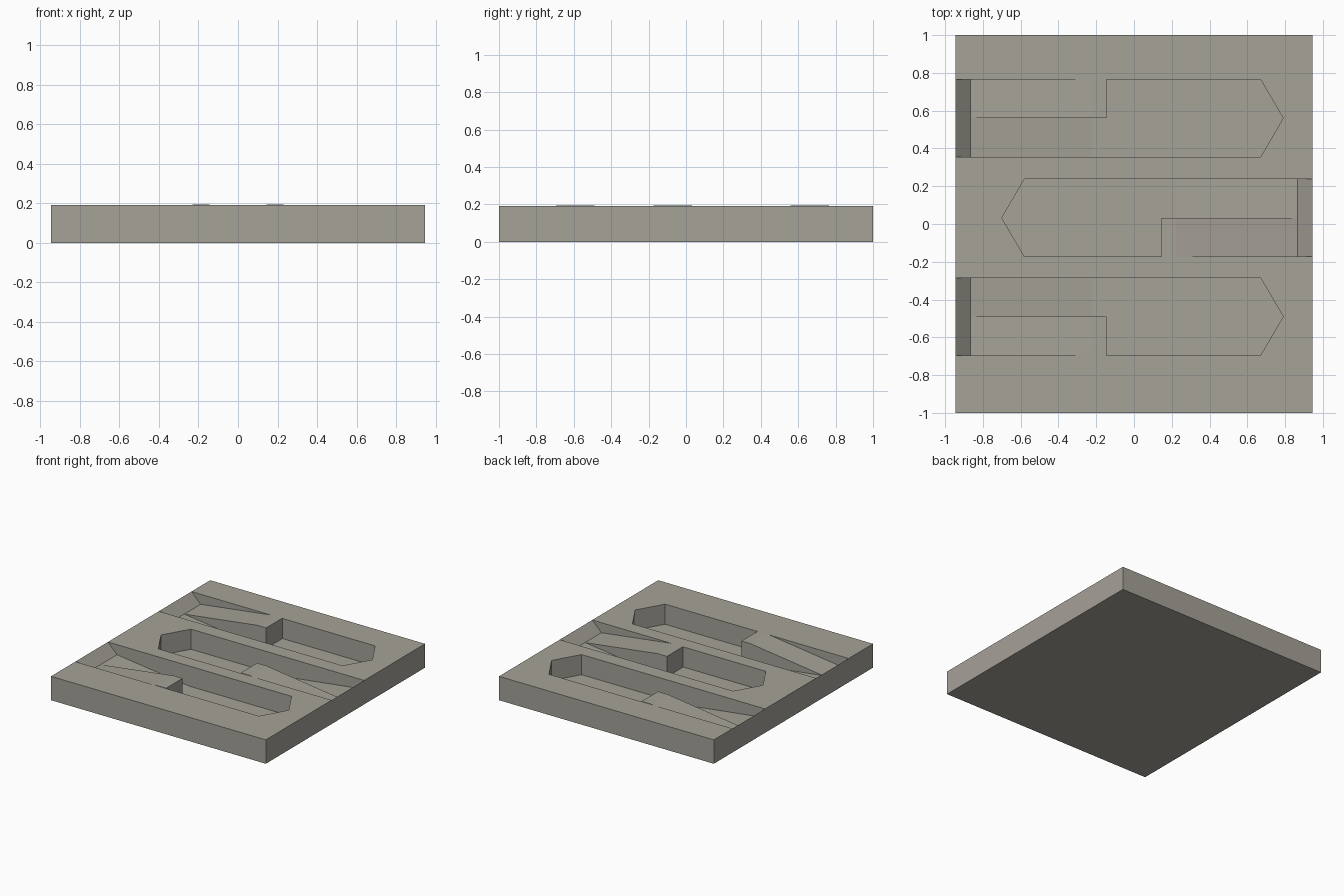
import bpy, bmesh
from mathutils import Vector

if "Cube" in bpy.data.objects:
    bpy.data.objects.remove(bpy.data.objects["Cube"])

W, L, H = 0.945, 1.0, 0.19     # half width, half length, thickness
FLOOR, LIP, RAISE = 0.03, 0.11, 0.193
HALF = 0.205                   # half width of a slot

mat = bpy.data.materials.new("warm grey")
mat.diffuse_color = (0.38, 0.36, 0.315, 1)
mat.use_nodes = True
mat.node_tree.nodes["Principled BSDF"].inputs["Base Color"].default_value = mat.diffuse_color


def prism(name, points, extrude):
    """Extrude a closed outline into a solid."""
    bm = bmesh.new()
    face = bm.faces.new([bm.verts.new(p) for p in points])
    geo = bmesh.ops.extrude_face_region(bm, geom=[face])["geom"]
    bmesh.ops.translate(bm, vec=Vector(extrude),
                        verts=[g for g in geo if isinstance(g, bmesh.types.BMVert)])
    bmesh.ops.recalc_face_normals(bm, faces=bm.faces)
    me = bpy.data.meshes.new(name)
    bm.to_mesh(me)
    bm.free()
    me.materials.append(mat)
    ob = bpy.data.objects.new(name, me)
    bpy.context.collection.objects.link(ob)
    return ob


def cut(target, cutter):
    """Subtract the cutter and remove it."""
    bpy.context.view_layer.objects.active = target
    mod = target.modifiers.new("cut", 'BOOLEAN')
    mod.operation, mod.solver, mod.object = 'DIFFERENCE', 'EXACT', cutter
    bpy.ops.object.modifier_apply(modifier=mod.name)
    bpy.data.objects.remove(cutter)


# slab
slab = prism("slab", [(-W, -L, 0), (W, -L, 0), (W, L, 0), (-W, L, 0)], (0, 0, H))

# slots: centre y, x direction, side of the raised ramp, tip x
for i, (cy, sx, sy, tip) in enumerate([(0.56, 1, 1, 0.79),
                                       (0.0325, -1, -1, 0.70),
                                       (-0.49, 1, -1, 0.79)]):
    def side(profile, y0):
        return [(sx * x, cy + sy * y0, z) for x, z in profile]

    # rising ramp over the full slot width
    slope = (RAISE - LIP) / 0.64
    cut(slab, prism("ramp_cutter", side(
        [(-1.055, 0.30), (-0.865, LIP), (-0.225, RAISE),
         (-0.225 + 0.107 / slope, 0.30)], -HALF), (0, sy * 2 * HALF, 0)))
    # descending channel in half of the width
    cut(slab, prism("channel_cutter", side(
        [(-1.055, 0.30), (-0.865, LIP), (-0.225, FLOOR), (0.0, FLOOR), (0.0, 0.30)],
        -HALF), (0, sy * HALF, 0)))
    # deep pocket with pointed end
    plan = [(-0.145, -HALF), (tip - 0.12, -HALF), (tip, 0),
            (tip - 0.12, HALF), (-0.145, HALF)]
    cut(slab, prism("pocket_cutter",
                    [(sx * x, cy + sy * y, FLOOR) for x, y in plan], (0, 0, 0.3)))
    # slightly raised land at the top of the ramp
    prism(f"ramp_land_{i + 1}", side(
        [(-0.248, H), (-0.225, RAISE), (-0.145, RAISE), (-0.145, H)], 0),
        (0, sy * HALF, 0))
